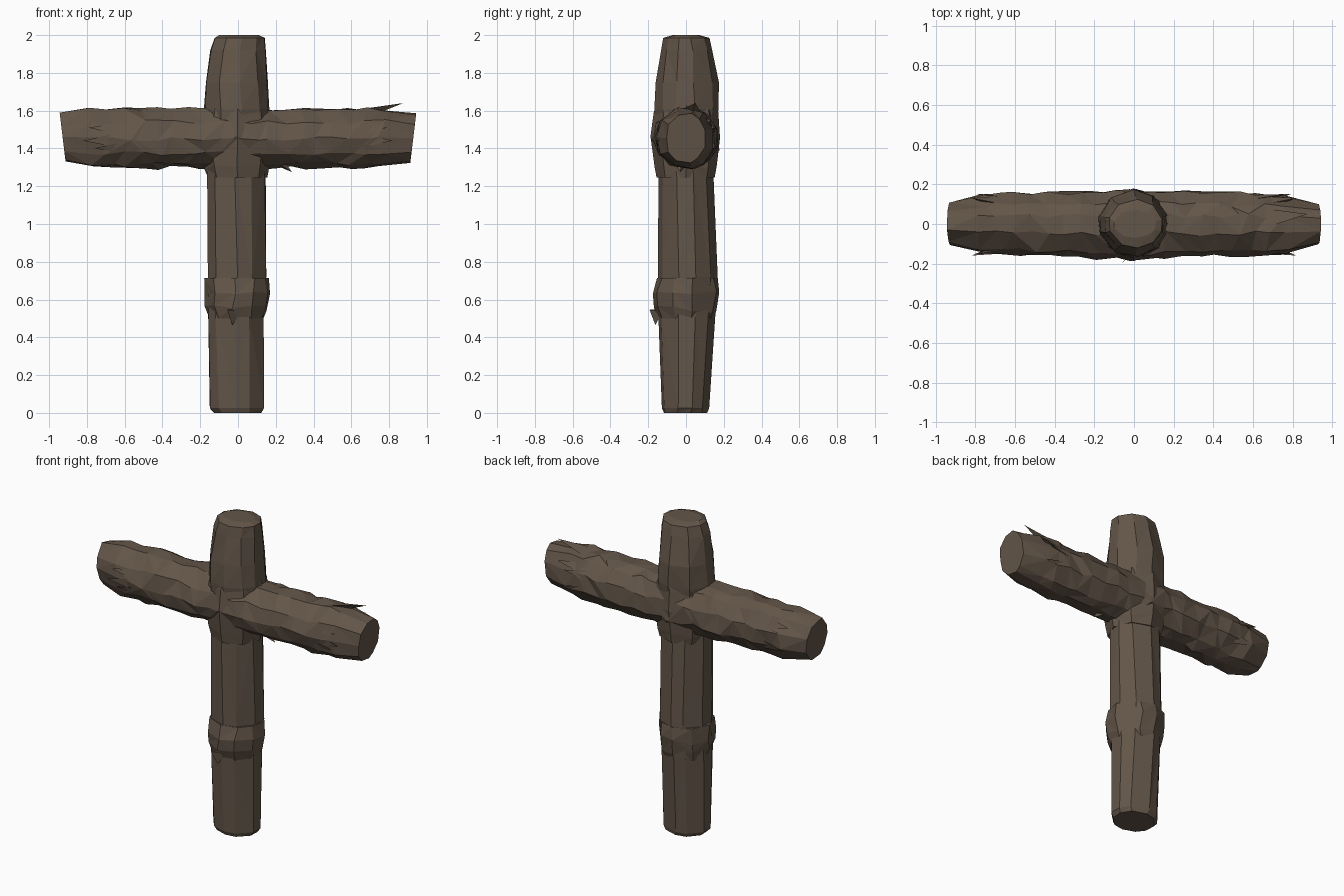
import bpy, bmesh, math, random
from mathutils import Vector

if "Cube" in bpy.data.objects:
    bpy.data.objects.remove(bpy.data.objects["Cube"])

random.seed(7)
wood = bpy.data.materials.new("weathered brown wood")
wood.diffuse_color = (0.125, 0.092, 0.066, 1)
wood.use_nodes = True
wood.node_tree.nodes["Principled BSDF"].inputs["Base Color"].default_value = wood.diffuse_color


def finish(name, bm):
    bmesh.ops.recalc_face_normals(bm, faces=bm.faces)
    me = bpy.data.meshes.new(name)
    bm.to_mesh(me)
    bm.free()
    me.materials.append(wood)
    ob = bpy.data.objects.new(name, me)
    bpy.context.collection.objects.link(ob)
    return ob


def loft(name, rings, n, place, rough=0.0, along=0.0, wobble=0.0, phase=0.5, tri=False):
    """Rings are (t, u0, u1, v0, v1): position along the log and extents across it."""
    bm = bmesh.new()
    turn = [random.uniform(-wobble, wobble) for _ in range(n)]
    loops = []
    for k, (t, u0, u1, v0, v1) in enumerate(rings):
        end = k in (0, len(rings) - 1)
        loop = []
        for i in range(n):
            a = 2 * math.pi * (i + phase + turn[i] + random.uniform(-wobble, wobble) * 0.5) / n
            r = 1.03 + random.uniform(-rough, rough * 0.6)
            u = (u0 + u1) / 2 + (u1 - u0) / 2 * math.cos(a) * r
            v = (v0 + v1) / 2 + (v1 - v0) / 2 * math.sin(a) * r
            s = 0 if end else random.uniform(-along, along)
            loop.append(bm.verts.new(place(t + s, u, v)))
        loops.append(loop)
    for a, b in zip(loops, loops[1:]):
        for i in range(n):
            j = (i + 1) % n
            q = [a[i], a[j], b[j], b[i]]
            if not tri:
                bm.faces.new(q)
            elif random.random() < 0.5:
                bm.faces.new((q[0], q[1], q[2]))
                bm.faces.new((q[0], q[2], q[3]))
            else:
                bm.faces.new((q[0], q[1], q[3]))
                bm.faces.new((q[1], q[2], q[3]))
    bm.faces.new(loops[0])
    bm.faces.new(loops[-1])
    return finish(name, bm)


def upright(t, u, v):
    return Vector((u, v, t))


def sideways(t, u, v):
    # end faces lean so the upper edge reaches further out
    lean = 0.12 * (v - 0.10) * (t / 0.94) ** 5
    return Vector((t + lean, u, 1.455 + v))


# Upright post: lower trunk, then top stub
loft("lower_post", [
    (0.0, -0.13, 0.125, -0.115, 0.11),
    (0.025, -0.15, 0.14, -0.125, 0.12),
    (0.52, -0.158, 0.14, -0.145, 0.15),
    (0.72, -0.163, 0.15, -0.145, 0.162),
    (1.30, -0.165, 0.148, -0.14, 0.142)], 10, upright, rough=0.02, wobble=0.2, tri=True)
loft("upper_post", [
    (1.50, -0.17, 0.155, -0.155, 0.155),
    (1.61, -0.178, 0.168, -0.165, 0.17),
    (1.75, -0.172, 0.158, -0.158, 0.168),
    (1.92, -0.145, 0.148, -0.13, 0.135),
    (1.985, -0.125, 0.14, -0.12, 0.12),
    (2.0, -0.10, 0.11, -0.07, 0.07)], 10, upright, rough=0.02, wobble=0.15, tri=True)

# Swollen knot around the lower post
loft("post_knot", [
    (0.50, -0.15, 0.135, -0.145, 0.145),
    (0.55, -0.172, 0.155, -0.165, 0.158),
    (0.63, -0.176, 0.168, -0.17, 0.17),
    (0.715, -0.175, 0.16, -0.148, 0.163)], 9, upright, rough=0.03, along=0.02,
    wobble=0.2, tri=True)

# Bulging joint where the logs meet
loft("joint", [
    (1.245, -0.155, 0.15, -0.15, 0.15),
    (1.30, -0.175, 0.165, -0.163, 0.16),
    (1.45, -0.185, 0.18, -0.182, 0.178),
    (1.58, -0.175, 0.17, -0.165, 0.168),
    (1.63, -0.165, 0.16, -0.155, 0.158)], 8, upright, rough=0.02, along=0.015,
    phase=0, tri=True)

# Crossbeam: rough hewn log, tapering to its ends
rings = []
N = 22
for k in range(N + 1):
    t = -0.94 + 1.88 * k / N
    d = abs(t)
    y = 0.178 - 0.035 * d if d < 0.8 else 0.150 - 0.045 * (d - 0.8) / 0.14
    z = 0.158 if d < 0.8 else 0.155 - 0.025 * (d - 0.8) / 0.14
    if 0.75 < d < 0.93:      # smoother stretch next to each cut end
        y *= 0.96
    rings.append((t, -y, y, -z, z))
rings = [r for r in rings if not 0.8 < abs(r[0]) < 0.93]
loft("crossbeam", rings, 11, sideways, rough=0.085, along=0.03, wobble=0.25, tri=True)


# Splinters lifting off the beam ends
def splinter(name, base, tip, width):
    base, tip = Vector(base), Vector(tip)
    d = (tip - base).normalized()
    radial = Vector((0, base.y, base.z - 1.455)).normalized()
    side = d.cross(radial).normalized()
    bm = bmesh.new()
    b = [bm.verts.new(p) for p in (base + side * width, base - side * width,
                                   base - radial * 0.04 + d * 0.03)]
    t = bm.verts.new(tip)
    bm.faces.new(b)
    for i in range(3):
        bm.faces.new((b[i], b[(i + 1) % 3], t))
    finish(name, bm)


splinter("top_splinter", (0.66, 0.03, 1.60), (0.875, 0.05, 1.64), 0.05)
for s, label in ((1, "right"), (-1, "left")):
    for i, ang in enumerate((200, 160, 185, 20, 340, 35)):
        a = math.radians(ang)
        c, q = math.cos(a), math.sin(a)
        x = 0.62 + 0.03 * (i % 3)
        splinter(f"{label}_splinter_{i + 1}",
                 (s * x, 0.148 * c, 1.455 + 0.148 * q),
                 (s * (x + 0.14), 0.160 * c, 1.455 + 0.160 * q), 0.03)

# Broken bark points: under the beam and below the knot
splinter("beam_bark_point", (0.22, -0.03, 1.31), (0.285, -0.03, 1.275), 0.03)
splinter("knot_bark_point", (-0.02, -0.16, 0.54), (-0.03, -0.162, 0.465), 0.05)
